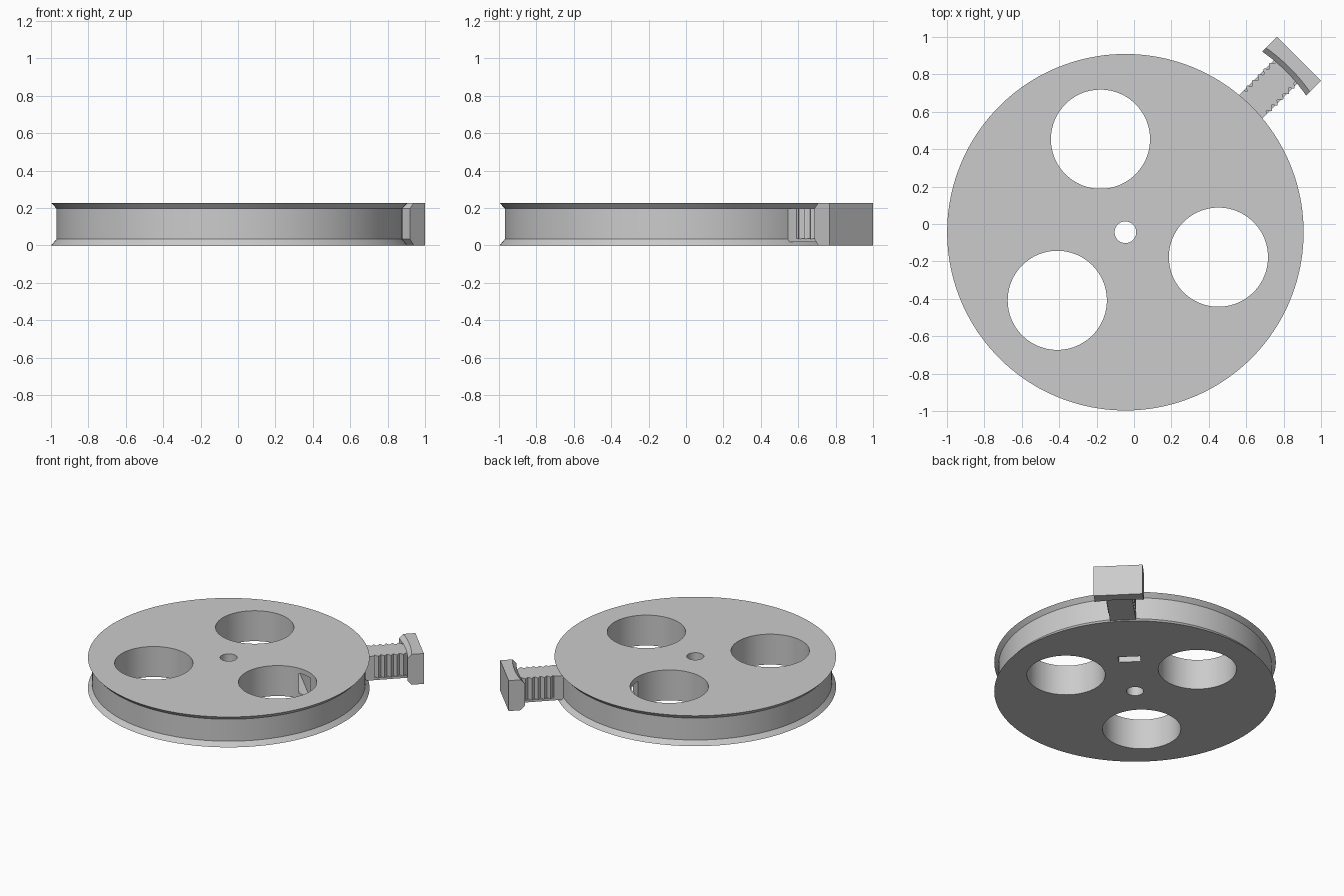
import bpy, bmesh, math
from mathutils import Matrix, Vector

if "Cube" in bpy.data.objects:
    bpy.data.objects.remove(bpy.data.objects["Cube"])

H = 0.227          # overall height
R, GROOVE = 0.953, 0.925
# Local frame: origin on the wheel axis, +x along the pull-out arm
FRAME = Matrix.Translation((-0.046, -0.044, 0)) @ Matrix.Rotation(math.radians(45), 4, 'Z')

grey = bpy.data.materials.new("plain_grey")
grey.use_nodes = True
grey.diffuse_color = (0.6, 0.6, 0.6, 1)
grey.node_tree.nodes["Principled BSDF"].inputs["Base Color"].default_value = (0.6, 0.6, 0.6, 1)


def make(name, bm):
    bmesh.ops.recalc_face_normals(bm, faces=bm.faces)
    bm.transform(FRAME)
    mesh = bpy.data.meshes.new(name)
    bm.to_mesh(mesh)
    bm.free()
    mesh.materials.append(grey)
    obj = bpy.data.objects.new(name, mesh)
    bpy.context.collection.objects.link(obj)
    return obj


def box(name, lo, hi):
    lo, hi = Vector(lo), Vector(hi)
    bm = bmesh.new()
    bmesh.ops.create_cube(bm, size=1)
    bm.transform(Matrix.Translation((lo + hi) / 2) @ Matrix.Diagonal((*(hi - lo), 1)))
    return make(name, bm)


def cylinder(name, radius, depth, placement, sides=96):
    bm = bmesh.new()
    bmesh.ops.create_cone(bm, cap_ends=True, segments=sides, radius1=radius,
                          radius2=radius, depth=depth)
    bm.transform(placement)
    return make(name, bm)


def prism(name, outline, z0, z1):
    bm = bmesh.new()
    face = bm.faces.new([bm.verts.new((x, y, z0)) for x, y in outline])
    top = bmesh.ops.extrude_face_region(bm, geom=[face])["geom"]
    bmesh.ops.translate(bm, vec=(0, 0, z1 - z0),
                        verts=[v for v in top if isinstance(v, bmesh.types.BMVert)])
    return make(name, bm)


def lathe(name, profile, offset=0.0):
    bm = bmesh.new()
    verts = [bm.verts.new((r, 0, z)) for r, z in profile]
    edges = [bm.edges.new(pair) for pair in zip(verts, verts[1:])]
    bmesh.ops.spin(bm, geom=verts + edges, axis=(0, 0, 1), cent=(0, 0, 0),
                   angle=math.tau, steps=160)
    bmesh.ops.remove_doubles(bm, verts=bm.verts, dist=1e-4)
    bmesh.ops.translate(bm, vec=(offset, 0, 0), verts=bm.verts)
    return make(name, bm)


def cut(obj, cutters):
    for c in cutters:
        mod = obj.modifiers.new("cut", 'BOOLEAN')
        mod.operation, mod.solver, mod.object = 'DIFFERENCE', 'EXACT', c
    graph = bpy.context.evaluated_depsgraph_get()
    mesh = bpy.data.meshes.new_from_object(obj.evaluated_get(graph))
    obj.modifiers.clear()
    obj.data = mesh
    for c in cutters:
        bpy.data.objects.remove(c)


def smooth(obj):
    bpy.ops.object.select_all(action='DESELECT')
    obj.select_set(True)
    bpy.context.view_layer.objects.active = obj
    bpy.ops.object.shade_smooth_by_angle(angle=math.radians(25))


# Grooved wheel with three large holes and an axle hole
wheel = lathe("grooved_wheel", [(0, 0), (R, 0), (GROOVE, 0.033), (GROOVE, H - 0.03),
                                (R, H), (0, H)])
holes = [cylinder("axle_cutter", 0.058, 1, Matrix.Identity(4), 48)]
for i in range(3):
    a = math.radians(60 + 120 * i)
    holes.append(cylinder("hole_cutter", 0.265, 1, Matrix.Translation(
        (0.515 * math.cos(a), 0.515 * math.sin(a), 0))))
# Cross channel between two holes, with a small window in the underside
holes.append(box("channel_cutter", (0.44, -0.36, 0.04), (0.50, 0.36, 0.19)))
holes.append(box("window_cutter", (0.40, -0.075, -0.1), (0.47, 0.075, 0.18)))
cut(wheel, holes)
smooth(wheel)

# Pull-out arm with rounded teeth on both sides
PITCH, TEETH, START = 0.043, 5, 0.985
side = [(0.86, 0.088), (START, 0.088)]
for i in range(TEETH * 8 + 1):
    t = i / 8
    side.append((START + 0.005 + t * PITCH, 0.084 - 0.011 * math.cos(t * math.tau)))
side.append((1.23, 0.073))
arm = prism("toothed_arm", side + [(x, -y) for x, y in reversed(side)], 0.034, 0.198)
plate = box("arm_base_plate", (0.9, -0.088, 0.018), (1.23, 0.088, 0.036))

# End block whose inner face follows the wheel's groove
block = box("end_block", (1.1, -0.166, 0), (1.312, 0.166, H))
shape = lathe("groove_cutter", [(0, -0.1), (R, -0.1), (R, 0), (GROOVE, 0.033),
                                (GROOVE, H - 0.03), (R, H), (R, H + 0.1), (0, H + 0.1)], 0.29)
bore = cylinder("bore_cutter", 0.035, 0.4, Matrix.Translation((1.3, 0, H / 2))
                @ Matrix.Rotation(math.radians(90), 4, 'Y'), 32)
cut(block, [shape, bore])
arm_bore = cylinder("arm_bore_cutter", 0.035, 0.4, Matrix.Translation((1.3, 0, H / 2))
                    @ Matrix.Rotation(math.radians(90), 4, 'Y'), 32)
cut(arm, [arm_bore])
smooth(block)
smooth(arm)
